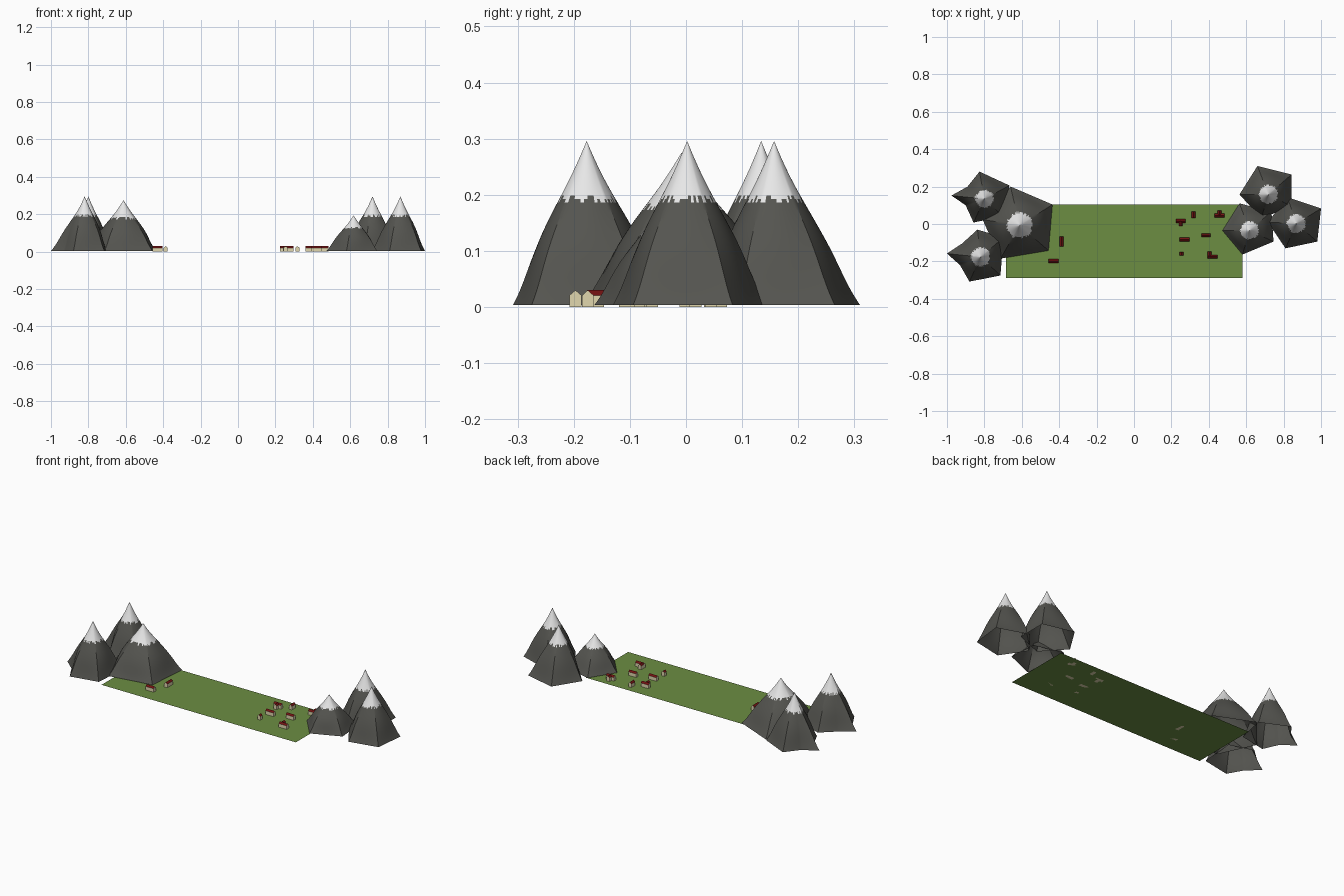
import bpy, bmesh, math, random
from mathutils import Vector

if "Cube" in bpy.data.objects:
    bpy.data.objects.remove(bpy.data.objects["Cube"])

random.seed(4)


def mat(name, rgb):
    m = bpy.data.materials.new(name)
    m.diffuse_color = (*rgb, 1)
    m.use_nodes = True
    m.node_tree.nodes["Principled BSDF"].inputs["Base Color"].default_value = m.diffuse_color
    return m


ROCK = mat("dark rock", (0.09, 0.09, 0.08))
SNOW = mat("snow white", (0.85, 0.85, 0.85))
GRASS = mat("grass green", (0.15, 0.27, 0.055))
WALL = mat("cream wall", (0.75, 0.68, 0.42))
ROOF = mat("dark red roof", (0.17, 0.006, 0.006))


def add_object(name, bm, mats):
    me = bpy.data.meshes.new(name)
    bm.to_mesh(me)
    bm.free()
    for m in mats:
        me.materials.append(m)
    ob = bpy.data.objects.new(name, me)
    bpy.context.collection.objects.link(ob)
    return ob


# Mountain: round at the peak, blending to a polygon at the foot
def mountain(name, apex, foot, height, base_z=0.004, rings=48, per_side=14):
    c = Vector(apex)
    pts = [Vector(p) - c for p in foot]
    n = len(pts)
    outline = [pts[i].lerp(pts[(i + 1) % n], k / per_side)
               for i in range(n) for k in range(per_side)]
    round_r = 0.92 * sum(p.length for p in outline) / len(outline)
    bm = bmesh.new()
    top = bm.verts.new((c.x, c.y, height))
    loops = []
    for j in range(1, rings + 1):
        t = j / rings
        swell = t * (1 + 0.15 * math.sin(math.pi * t) ** 2)
        w = t ** 1.3
        row = []
        for p in outline:
            q = c + (p.normalized() * round_r * (1 - w) + p * w) * swell
            row.append(bm.verts.new((q.x, q.y, height + (base_z - height) * t)))
        loops.append(row)
    m = len(outline)
    # jagged snow line, one level per column
    line = [0.355 + random.uniform(-0.03, 0.03) for _ in range(m)]
    for i in range(m):
        k = (i + 1) % m
        bm.faces.new((top, loops[0][k], loops[0][i])).material_index = 1
        for j in range(rings - 1):
            f = bm.faces.new((loops[j][i], loops[j][k], loops[j + 1][k], loops[j + 1][i]))
            f.material_index = 1 if (j + 1.5) / rings < line[i] else 0
    bmesh.ops.recalc_face_normals(bm, faces=bm.faces)
    if sum(f.normal.z for f in bm.faces) < 0:
        bmesh.ops.reverse_faces(bm, faces=bm.faces)
    ob = add_object(name, bm, [ROCK, SNOW])
    bpy.context.view_layer.objects.active = ob
    ob.select_set(True)
    bpy.ops.object.shade_smooth_by_angle(angle=math.radians(30))
    ob.select_set(False)


mountain("west_back_mountain", (-0.80, 0.134),
         [(-0.826, 0.28), (-0.89, 0.2), (-0.976, 0.152), (-0.9, 0.1),
          (-0.858, 0.008), (-0.70, 0.04), (-0.666, 0.206)], 0.296)
mountain("west_middle_mountain", (-0.612, -0.008),
         [(-0.66, 0.2), (-0.81, 0.024), (-0.714, -0.185),
          (-0.457, -0.142), (-0.436, 0.104)], 0.275)
mountain("west_front_mountain", (-0.82, -0.177),
         [(-0.837, -0.03), (-0.92, -0.105), (-1.0, -0.158), (-0.93, -0.22),
          (-0.88, -0.308), (-0.714, -0.275), (-0.698, -0.072)], 0.296)
mountain("east_back_mountain", (0.719, 0.157),
         [(0.66, 0.31), (0.564, 0.158), (0.68, 0.03),
          (0.842, 0.094), (0.842, 0.265)], 0.296)
mountain("east_outer_mountain", (0.868, 0.002),
         [(0.82, 0.143), (0.715, 0.01), (0.81, -0.13),
          (0.98, -0.094), (1.0, 0.083)], 0.296)
mountain("east_inner_mountain", (0.618, -0.035),
         [(0.564, 0.11), (0.473, -0.035), (0.58, -0.163),
          (0.746, -0.094), (0.735, 0.067)], 0.195)

# Grass plain
bm = bmesh.new()
bm.faces.new([bm.verts.new(p) for p in
              ((-0.685, -0.29, 0), (0.58, -0.29, 0), (0.58, 0.105, 0), (-0.685, 0.105, 0))])
add_object("grass_plain", bm, [GRASS])


# Gabled prism running along the longer side, walls cream and slopes red
def gable(bm, x, y, sx, sy, wall=0.021, ridge=0.03):
    along_x = sx >= sy
    half, wide = (sx / 2, sy / 2) if along_x else (sy / 2, sx / 2)
    profile = [(-wide, 0), (wide, 0), (wide, wall), (0, ridge), (-wide, wall)]
    ends = []
    for s in (-half, half):
        ends.append([bm.verts.new((x + s, y + a, z) if along_x else (x + a, y + s, z))
                     for a, z in profile])
    faces = [bm.faces.new(ends[0]), bm.faces.new(ends[1])]
    for i in range(5):
        k = (i + 1) % 5
        f = bm.faces.new((ends[0][i], ends[0][k], ends[1][k], ends[1][i]))
        f.material_index = 1 if i in (2, 3) else 0
        faces.append(f)
    bmesh.ops.recalc_face_normals(bm, faces=faces)


# Houses: each is one gabled block, some with a short wing
HOUSES = [
    [(-0.387, -0.093, 0.02, 0.052)],
    [(-0.43, -0.197, 0.052, 0.021)],
    [(0.318, 0.05, 0.02, 0.036)],
    [(0.25, 0.017, 0.05, 0.021), (0.25, 0.003, 0.02, 0.03)],
    [(0.27, -0.083, 0.052, 0.02)],
    [(0.254, -0.159, 0.02, 0.021)],
    [(0.385, -0.06, 0.05, 0.02)],
    [(0.457, 0.045, 0.052, 0.021), (0.457, 0.058, 0.02, 0.03)],
    [(0.42, -0.175, 0.052, 0.02), (0.404, -0.161, 0.02, 0.03)],
]
for n, blocks in enumerate(HOUSES, 1):
    bm = bmesh.new()
    for b in blocks:
        gable(bm, *b)
    add_object(f"house_{n}", bm, [WALL, ROOF])
